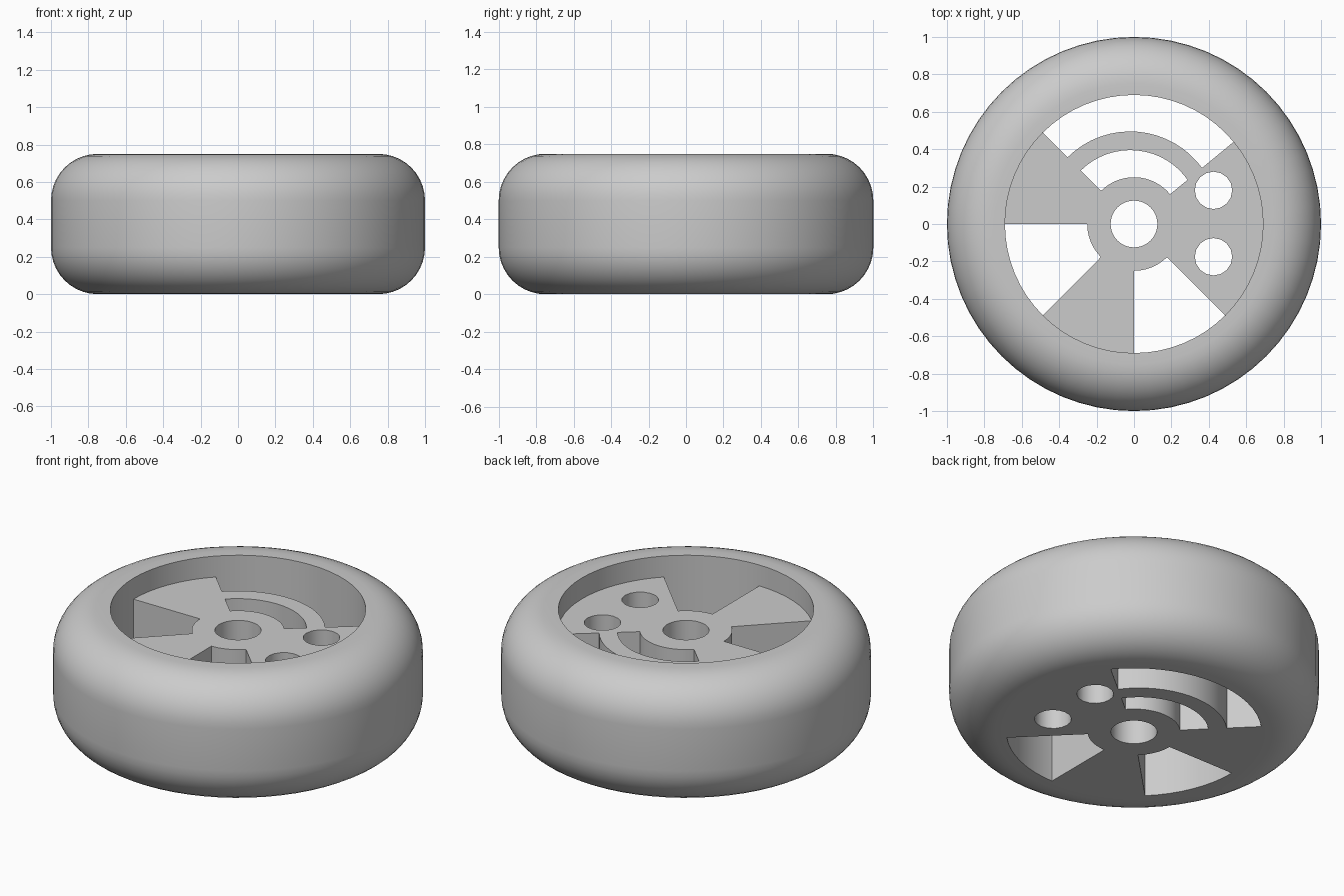
import bpy
import bmesh
from math import cos, sin, pi, radians, sqrt, hypot

cube = bpy.data.objects.get("Cube")
if cube:
    bpy.data.objects.remove(cube, do_unlink=True)

HEIGHT, DISC_TOP = 0.75, 0.625
RIM, HUB, BORE, CORNER = 0.69, 0.25, 0.125, 0.25
SEGMENTS = 64

grey = bpy.data.materials.new("plain grey")
grey.use_nodes = True
grey.diffuse_color = (0.6, 0.6, 0.6, 1)
grey.node_tree.nodes["Principled BSDF"].inputs["Base Color"].default_value = (0.6, 0.6, 0.6, 1)


def make_object(name, bm):
    bmesh.ops.recalc_face_normals(bm, faces=bm.faces)
    mesh = bpy.data.meshes.new(name)
    bm.to_mesh(mesh)
    bm.free()
    mesh.materials.append(grey)
    obj = bpy.data.objects.new(name, mesh)
    bpy.context.collection.objects.link(obj)
    return obj


def activate(obj):
    bpy.ops.object.select_all(action="DESELECT")
    obj.select_set(True)
    bpy.context.view_layer.objects.active = obj


def prism(bm, outline, z0, z1):
    face = bm.faces.new([bm.verts.new((x, y, z0)) for x, y in outline])
    side = bmesh.ops.extrude_face_region(bm, geom=[face], use_keep_orig=True)
    verts = [v for v in side["geom"] if isinstance(v, bmesh.types.BMVert)]
    bmesh.ops.translate(bm, verts=verts, vec=(0, 0, z1 - z0))


def circle(x, y, r, n):
    return [(x + r * cos(2 * pi * i / n), y + r * sin(2 * pi * i / n)) for i in range(n)]


def centred(r):
    return lambda a: r


def offset_arc(r, cx=-0.02, cy=0.02):
    # distance from the origin to an off-centre circle along angle a
    def distance(a):
        d = cx * cos(a) + cy * sin(a)
        return d + sqrt(d * d + r * r - hypot(cx, cy) ** 2)
    return distance


def sector(start, end, inner, outer, steps=16):
    angles = [radians(start + (end - start) * i / steps) for i in range(steps + 1)]
    out = [(outer(a) * cos(a), outer(a) * sin(a)) for a in angles]
    back = [(inner(a) * cos(a), inner(a) * sin(a)) for a in reversed(angles)]
    return out + back


# Tyre: rounded profile turned around the axle
def corner(z, start):
    steps = 10
    angles = [start + pi / 2 * i / steps for i in range(steps + 1)]
    return [(1 - CORNER + CORNER * cos(a), z + CORNER * sin(a)) for a in angles]


profile = [(RIM, 0)] + corner(CORNER, -pi / 2) + corner(HEIGHT - CORNER, 0) + [(RIM, HEIGHT)]
bm = bmesh.new()
points = [bm.verts.new((r, 0, z)) for r, z in profile]
edges = [bm.edges.new((p, points[(i + 1) % len(points)])) for i, p in enumerate(points)]
bmesh.ops.spin(bm, geom=points + edges, cent=(0, 0, 0), axis=(0, 0, 1),
               angle=2 * pi, steps=SEGMENTS, use_merge=True)
bmesh.ops.remove_doubles(bm, verts=bm.verts, dist=0.0001)
tyre = make_object("tyre", bm)

# Wheel disc: solid plate, slots cut through it
bm = bmesh.new()
prism(bm, circle(0, 0, RIM, SEGMENTS), 0, DISC_TOP)
disc = make_object("wheel_disc", bm)

beyond = centred(RIM + 0.05)
openings = [
    sector(180, 225, centred(HUB), beyond),
    sector(270, 315, centred(HUB), beyond),
    sector(39.5, 135, offset_arc(0.475), beyond),
    sector(39.5, 135, centred(HUB), offset_arc(0.375)),
    circle(0, 0, BORE, 32),
    circle(0.425, 0.18, 0.1, 16),
    circle(0.425, -0.175, 0.1, 16),
]
bm = bmesh.new()
for outline in openings:
    prism(bm, outline, -0.1, HEIGHT)
cutter = make_object("slot_cutter", bm)
cutter.hide_render = True

cut = disc.modifiers.new("slots", "BOOLEAN")
cut.operation = "DIFFERENCE"
cut.solver = "EXACT"
cut.object = cutter
activate(disc)
bpy.ops.object.modifier_apply(modifier=cut.name)
bpy.data.objects.remove(cutter, do_unlink=True)

for obj in (tyre, disc):
    activate(obj)
    bpy.ops.object.shade_smooth_by_angle(angle=radians(35))
